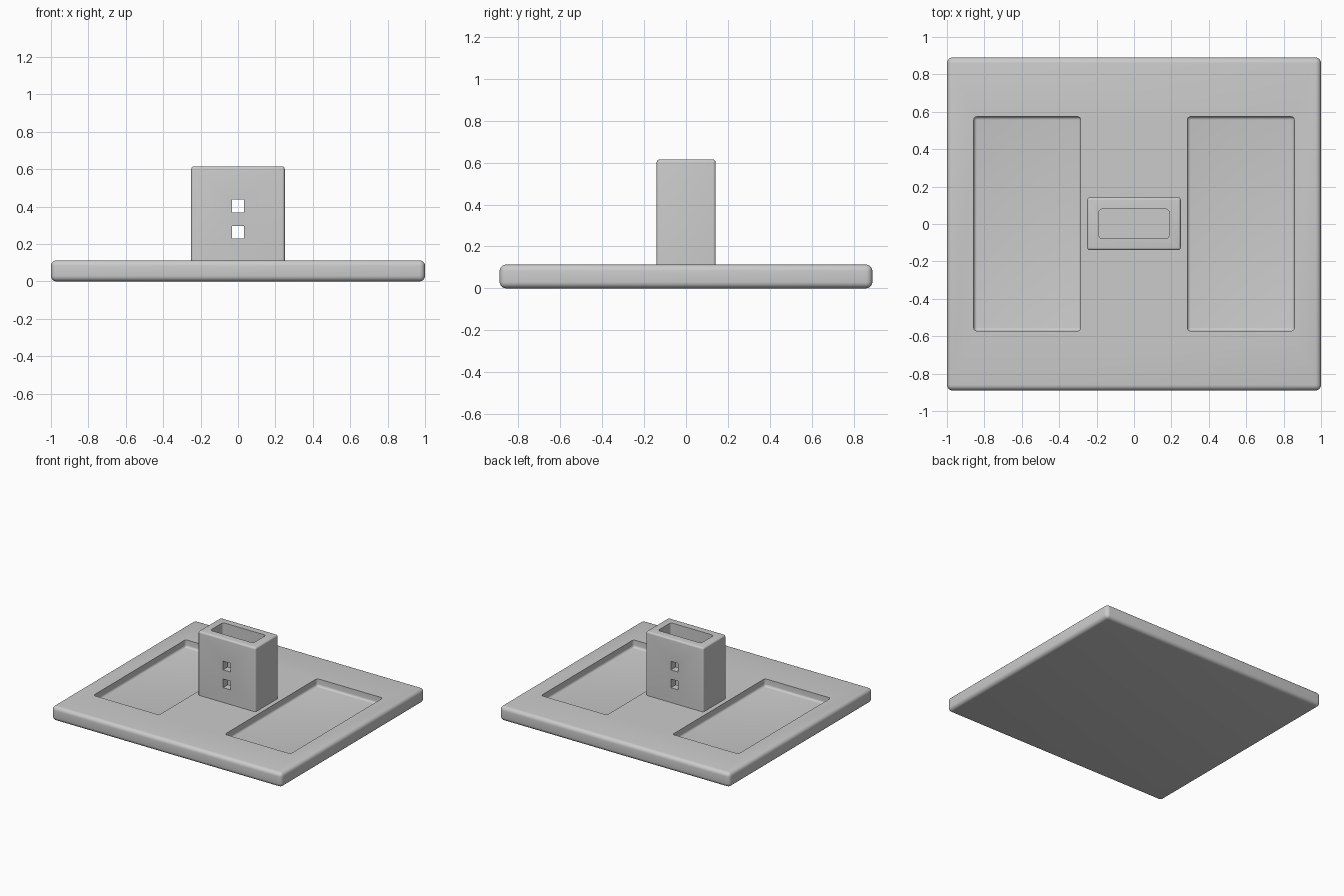
import bpy
import bmesh
from math import radians

cube = bpy.data.objects.get("Cube")
if cube:
    bpy.data.objects.remove(cube, do_unlink=True)

grey = bpy.data.materials.new("plain grey")
grey.use_nodes = True
colour = (0.6, 0.6, 0.6, 1)
grey.diffuse_color = colour
grey.node_tree.nodes["Principled BSDF"].inputs["Base Color"].default_value = colour


def rounded_box(name, low, high, radius=0.0, keep=lambda e: True):
    """Box between two corners, with the chosen edges rounded."""
    bm = bmesh.new()
    bmesh.ops.create_cube(bm, size=1)
    for v in bm.verts:
        v.co = [high[i] if v.co[i] > 0 else low[i] for i in range(3)]
    if radius:
        edges = [e for e in bm.edges if keep(e)]
        bmesh.ops.bevel(bm, geom=edges, offset=radius, segments=5,
                        profile=0.5, affect='EDGES', clamp_overlap=True)
    mesh = bpy.data.meshes.new(name)
    bm.to_mesh(mesh)
    bm.free()
    mesh.materials.append(grey)
    obj = bpy.data.objects.new(name, mesh)
    bpy.context.collection.objects.link(obj)
    return obj


def cut(target, cutters):
    """Subtract the cutters, apply the result and smooth the fillets."""
    bpy.ops.object.select_all(action='DESELECT')
    bpy.context.view_layer.objects.active = target
    target.select_set(True)
    for cutter in cutters:
        cutter.hide_render = True
        mod = target.modifiers.new("cut", 'BOOLEAN')
        mod.operation = 'DIFFERENCE'
        mod.solver = 'EXACT'
        mod.object = cutter
        bpy.ops.object.modifier_apply(modifier=mod.name)
        bpy.data.objects.remove(cutter, do_unlink=True)
    bpy.ops.object.shade_smooth_by_angle(angle=radians(30))


def upright(edge):
    a, b = edge.verts
    return abs(a.co.z - b.co.z) > 0.1


def not_bottom(edge):
    return max(v.co.z for v in edge.verts) > 0.2


# Base slab with a shallow tray on each side
base = rounded_box("base_plate", (-1, -0.89, 0), (1, 0.89, 0.113), 0.03)
trays = []
for side in (-1, 1):
    xs = sorted((side * 0.285, side * 0.857))
    trays.append(rounded_box("tray_cutter", (xs[0], -0.572, 0.055),
                             (xs[1], 0.574, 0.3), 0.018))
cut(base, trays)

# Hollow tower with two square holes through front and back
tower = rounded_box("tower", (-0.25, -0.14, 0.1), (0.25, 0.142, 0.615),
                    0.014, not_bottom)
holes = [rounded_box("cavity_cutter", (-0.187, -0.078, 0.113),
                     (0.187, 0.08, 0.8), 0.018, upright)]
for z in (0.263, 0.403):
    holes.append(rounded_box("hole_cutter", (-0.032, -0.5, z - 0.034),
                             (0.032, 0.5, z + 0.034)))
cut(tower, holes)
